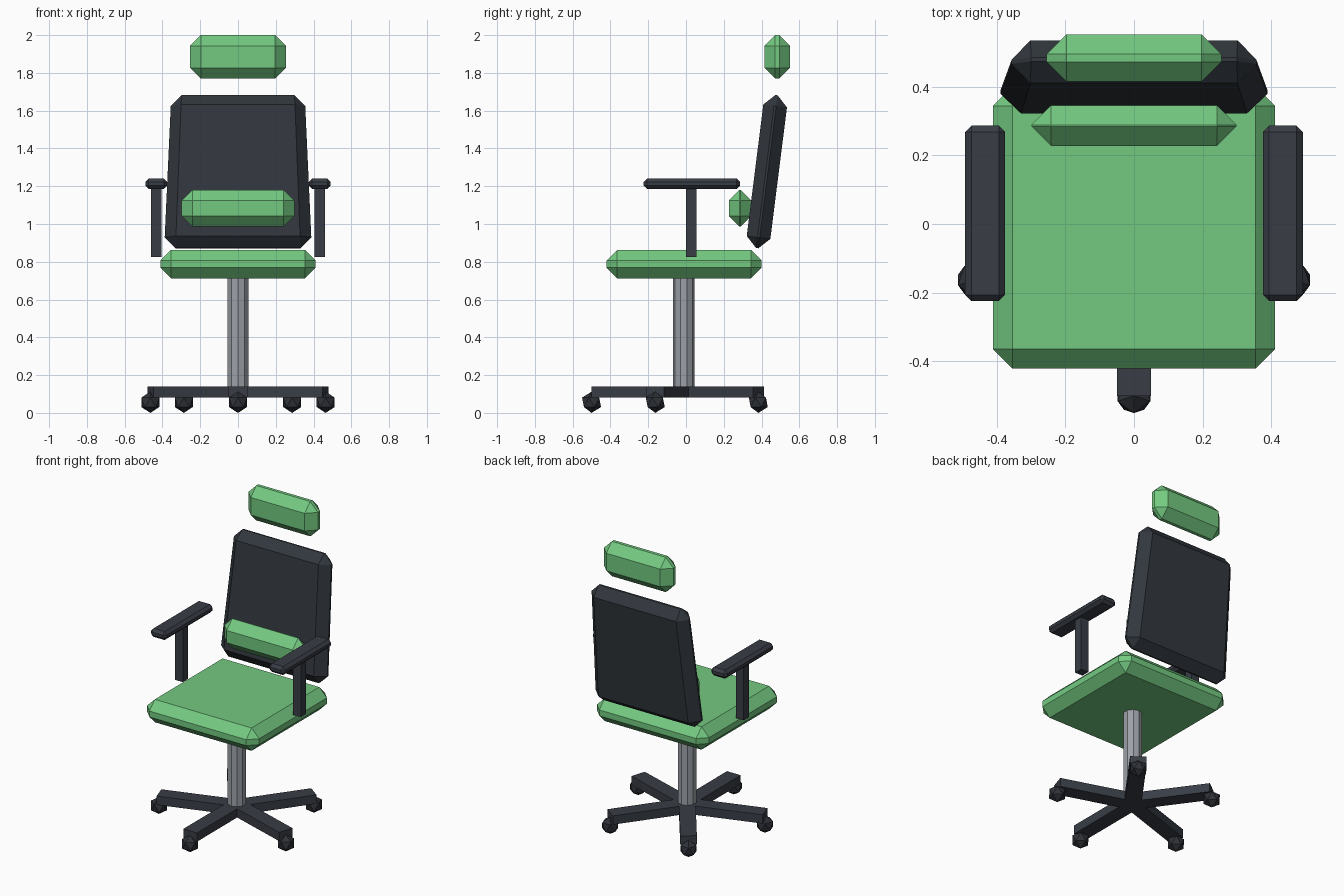
import bpy, bmesh, math
from mathutils import Matrix, Vector

if "Cube" in bpy.data.objects:
    bpy.data.objects.remove(bpy.data.objects["Cube"])


def material(name, srgb):
    m = bpy.data.materials.new(name)
    m.diffuse_color = [(c / 255) ** 2.2 for c in srgb] + [1]
    m.use_nodes = True
    m.node_tree.nodes["Principled BSDF"].inputs["Base Color"].default_value = m.diffuse_color
    return m


GREEN = material("green_fabric", (115, 200, 128))
BACK = material("charcoal_back", (53, 58, 64))
FRAME = material("dark_frame", (59, 63, 71))
WHEEL = material("black_wheel", (50, 53, 59))
STEEL = material("grey_steel", (155, 160, 167))


def finish(name, bm, mat):
    me = bpy.data.meshes.new(name)
    bm.to_mesh(me)
    bm.free()
    me.materials.append(mat)
    ob = bpy.data.objects.new(name, me)
    bpy.context.collection.objects.link(ob)
    return ob


def box(name, centre, half, bevel, mat, taper=0, tilt=0):
    """Box with a one-step chamfer, optional width taper and backward tilt."""
    bm = bmesh.new()
    bmesh.ops.create_cube(bm, size=2)
    bmesh.ops.scale(bm, vec=half, verts=bm.verts)
    if bevel:
        bmesh.ops.bevel(bm, geom=bm.edges[:], offset=bevel, segments=1,
                        affect='EDGES', clamp_overlap=True)
    for v in bm.verts:
        v.co.x *= 1 - taper * v.co.z
    bm.transform(Matrix.Translation(centre) @ Matrix.Rotation(-tilt, 4, 'X'))
    return finish(name, bm, mat)


# Cushions and backrest
box("seat", (0, -0.01, 0.788), (0.41, 0.41, 0.0755), 0.056, GREEN)
box("backrest", (0, 0.428, 1.277), (0.372, 0.063, 0.408), 0.057, BACK,
    taper=0.123, tilt=math.radians(7.2))
box("lumbar_cushion", (0, 0.286, 1.083), (0.298, 0.0595, 0.0975), 0.057, GREEN)
box("headrest", (0, 0.483, 1.885), (0.254, 0.068, 0.115), 0.057, GREEN)

# Armrests
for side, s in (("left", -1), ("right", 1)):
    box(side + "_arm_pad", (s * 0.433, 0.031, 1.213), (0.058, 0.255, 0.028), 0.018, FRAME)
    box(side + "_arm_post", (s * 0.432, 0.028, 1.012), (0.028, 0.028, 0.187), 0, FRAME)

# Gas column
HUB_Y = -0.012
bm = bmesh.new()
bmesh.ops.create_cone(bm, cap_ends=True, segments=10, radius1=0.058, radius2=0.058, depth=0.64)
bm.transform(Matrix.Translation((0, HUB_Y, 0.43)))
finish("column", bm, STEEL)

# Five-star base with a caster at each leg tip
REACH = 0.488
for i in range(5):
    turn = Matrix.Translation((0, HUB_Y, 0)) @ Matrix.Rotation(math.radians(72 * i - 90), 4, 'Z')
    leg = box(f"base_leg_{i + 1}", (REACH / 2, 0, 0.111), (REACH / 2, 0.05, 0.029), 0, FRAME)
    leg.data.transform(turn)
    bm = bmesh.new()
    bmesh.ops.create_icosphere(bm, subdivisions=1, radius=0.056)
    bm.transform(turn @ Matrix.Translation((REACH, 0, 0.056)))
    finish(f"caster_{i + 1}", bm, WHEEL)
